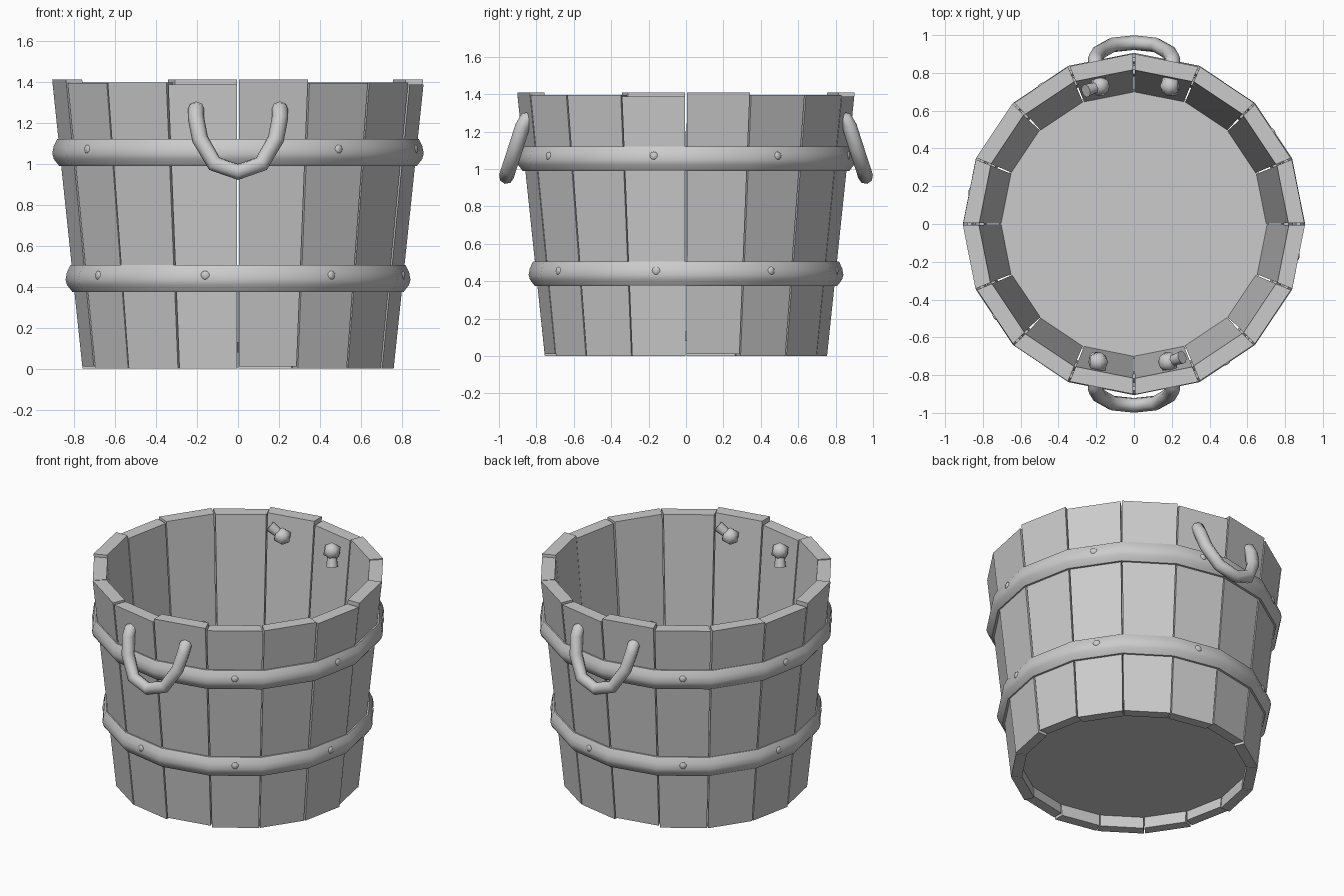
import bpy, bmesh, random
from math import sin, cos, pi, radians
from mathutils import Vector, Matrix

if "Cube" in bpy.data.objects:
    bpy.data.objects.remove(bpy.data.objects["Cube"])

random.seed(4)
N = 16
STEP = 2 * pi / N


def outer(z):
    return 0.757 + 0.105 * z


def inner(z):
    return 0.69 + 0.092 * z


def pol(r, a, z):
    return (r * cos(a), r * sin(a), z)


def make(name, bm, smooth=False):
    bmesh.ops.recalc_face_normals(bm, faces=bm.faces)
    me = bpy.data.meshes.new(name)
    bm.to_mesh(me)
    bm.free()
    ob = bpy.data.objects.new(name, me)
    bpy.context.collection.objects.link(ob)
    if smooth:
        bpy.ops.object.select_all(action='DESELECT')
        ob.select_set(True)
        bpy.context.view_layer.objects.active = ob
        bpy.ops.object.shade_smooth_by_angle(angle=radians(50))
    return ob


# staves: tapered planks with uneven tops and narrow gaps
tops = [1.41, 1.395, 1.397, 1.387]
for k in range(N):
    bm = bmesh.new()
    z0, z1 = (0.012 if k % 4 == 0 else 0.0), tops[k % 4]
    off = random.uniform(-0.004, 0.003)
    a0, a1 = k * STEP + 0.005, (k + 1) * STEP - 0.005
    vs = [bm.verts.new(pol(f(z) + off, a, z))
          for z in (z0, z1) for f, a in ((outer, a0), (outer, a1), (inner, a1), (inner, a0))]
    for f in ((0, 1, 2, 3), (4, 5, 6, 7), (0, 1, 5, 4), (1, 2, 6, 5), (2, 3, 7, 6), (3, 0, 4, 7)):
        bm.faces.new([vs[i] for i in f])
    make(f"stave_{k + 1}", bm)

# floor disc, recessed above the lower rim
bm = bmesh.new()
bmesh.ops.create_cone(bm, cap_ends=True, segments=N, radius1=0.71, radius2=0.715, depth=0.05,
                      matrix=Matrix.Translation((0, 0, 0.105)))
make("bucket_floor", bm)


# hoops with a rounded section, and rivets on every other stave
def hoop(name, z0, z1):
    h = z1 - z0
    prof = [(-0.015, 0), (0.012, 0), (0.034, 0.25), (0.039, 0.45), (0.029, 0.72), (0.008, 1), (-0.015, 1)]
    bm = bmesh.new()
    rings = [[bm.verts.new(pol(outer(z0 + t * h) + d, k * STEP, z0 + t * h)) for d, t in prof]
             for k in range(N)]
    for k in range(N):
        a, b = rings[k], rings[(k + 1) % N]
        for i in range(len(prof)):
            j = (i + 1) % len(prof)
            bm.faces.new((a[i], b[i], b[j], a[j]))
    make(name, bm, True)
    bm = bmesh.new()
    zr = z0 + 0.62 * h
    r = (outer(zr) + 0.032) * cos(STEP / 2)
    for k in range(8):
        ang = STEP / 2 + STEP + k * 2 * STEP
        m = Matrix.Translation(pol(r, ang, zr)) @ Matrix.Rotation(ang, 4, 'Z') @ Matrix.Diagonal((0.45, 1, 1, 1))
        bmesh.ops.create_uvsphere(bm, u_segments=8, v_segments=6, radius=0.022, matrix=m)
    make(name + "_rivets", bm, True)


hoop("upper_hoop", 0.99, 1.12)
hoop("lower_hoop", 0.375, 0.505)


# rope handles: hanging loop threaded through the wall, knotted inside
half = [(0.185, -0.74, 1.285), (0.205, -0.855, 1.265), (0.205, -0.875, 1.225), (0.185, -0.908, 1.12),
        (0.115, -0.948, 1.0)]
path = half + [(0, -0.96, 0.96)] + [(-x, y, z) for x, y, z in reversed(half)]


def handle(name, turn):
    rot = Matrix.Rotation(turn, 4, 'Z')
    cu = bpy.data.curves.new(name, 'CURVE')
    cu.dimensions = '3D'
    cu.bevel_depth = 0.04
    cu.bevel_resolution = 2
    cu.use_fill_caps = True
    sp = cu.splines.new('POLY')
    sp.points.add(len(path) - 1)
    for p, c in zip(sp.points, path):
        p.co = (*(rot @ Vector(c)), 1)
    ob = bpy.data.objects.new(name, cu)
    bpy.context.collection.objects.link(ob)
    bpy.ops.object.select_all(action='DESELECT')
    ob.select_set(True)
    bpy.context.view_layer.objects.active = ob
    bpy.ops.object.convert(target='MESH')
    bpy.ops.object.shade_smooth_by_angle(angle=radians(60))
    # knots and loose rope ends
    bm = bmesh.new()
    for x, d in ((0.18, (0.075, 0.025, 0.06)), (-0.19, (-0.015, 0.02, -0.095))):
        c, d = Vector((x, -0.73, 1.295)), Vector(d)
        bmesh.ops.create_icosphere(bm, subdivisions=1, radius=0.058, matrix=rot @ Matrix.Translation(c))
        q = Vector((0, 0, 1)).rotation_difference(d).to_matrix().to_4x4()
        bmesh.ops.create_cone(bm, cap_ends=True, segments=8, radius1=0.025, radius2=0.036, depth=d.length,
                              matrix=rot @ Matrix.Translation(c + d * 0.5) @ q)
    make(name + "_knots", bm, True)


handle("front_handle", 0)
handle("back_handle", pi)
